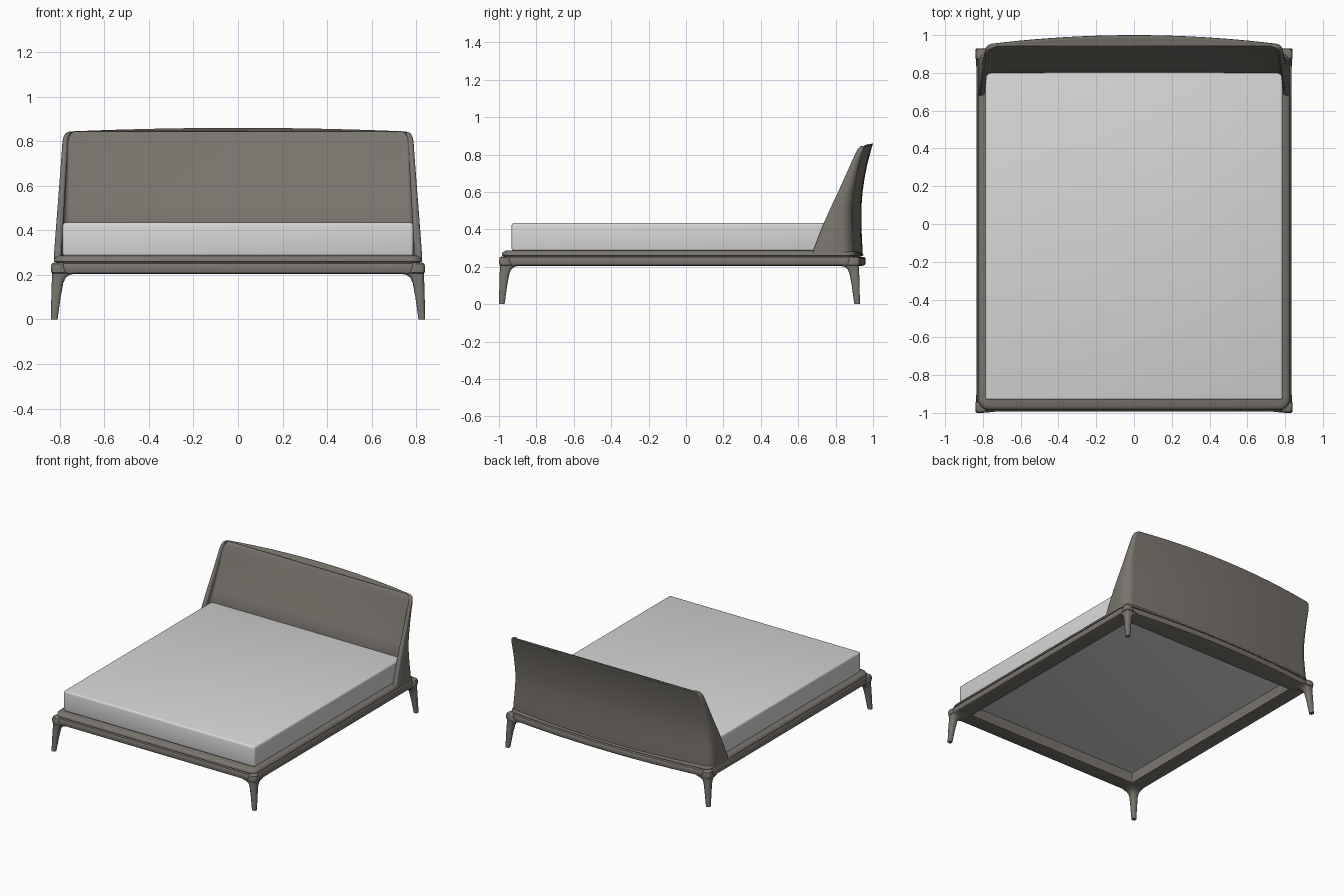
import bpy, bmesh, math
from mathutils import Vector

if "Cube" in bpy.data.objects:
    bpy.data.objects.remove(bpy.data.objects["Cube"])


def material(name, rgb):
    m = bpy.data.materials.new(name)
    m.use_nodes = True
    m.diffuse_color = (*rgb, 1)
    m.node_tree.nodes["Principled BSDF"].inputs["Base Color"].default_value = (*rgb, 1)
    return m


taupe = material("taupe upholstery", (0.19, 0.175, 0.153))
white = material("mattress white", (0.68, 0.68, 0.68))


def finish(name, bm, mat, angle=40):
    bmesh.ops.recalc_face_normals(bm, faces=bm.faces)
    me = bpy.data.meshes.new(name)
    bm.to_mesh(me)
    bm.free()
    me.materials.append(mat)
    ob = bpy.data.objects.new(name, me)
    bpy.context.collection.objects.link(ob)
    bpy.ops.object.select_all(action="DESELECT")
    ob.select_set(True)
    bpy.context.view_layer.objects.active = ob
    bpy.ops.object.shade_smooth_by_angle(angle=math.radians(angle))
    return ob


def loft(name, rings, mat, loop=False):
    """Skin equal-length closed rings; loop joins last to first, else cap."""
    bm = bmesh.new()
    vs = [[bm.verts.new(p) for p in r] for r in rings]
    n = len(vs[0])
    pairs = list(zip(vs, vs[1:])) + ([(vs[-1], vs[0])] if loop else [])
    for a, b in pairs:
        for i in range(n):
            j = (i + 1) % n
            bm.faces.new((a[i], a[j], b[j], b[i]))
    if not loop:
        bm.faces.new(vs[0])
        bm.faces.new(vs[-1])
    return finish(name, bm, mat)


def arc(cx, cy, rx, ry, a0, a1, n=6):
    angles = [math.radians(a0 + (a1 - a0) * i / n) for i in range(n + 1)]
    return [(cx + rx * math.cos(a), cy + ry * math.sin(a)) for a in angles]


def mirrored(half):
    """Complete a half outline running from the front centre to the back centre."""
    return half + [(-x, y) for x, y in reversed(half) if x > 1e-5]


# Frame: one moulded profile swept round a bowed rectangle
def frame_ring(inset, z):
    hx, y0, y1 = 0.835 - inset, -0.993 + inset, 0.915 - inset
    r = max(0.07 - inset, 0.004)
    half = [(0, y0)] + arc(hx - r, y0 + r, r, r, -90, 0)
    half += arc(hx - r, y1 - r, r, r, 0, 90)
    bow = 0.045 * max(0, 1 - inset / 0.1)
    for i in range(1, 11):
        x = (hx - r) * (1 - i / 10)
        half.append((x, y1 + bow * (1 - (x / (hx - r)) ** 2)))
    return [(x, y, z) for x, y in mirrored(half)]


profile = [(0.115, 0.205), (0.012, 0.205), (0.003, 0.209), (0, 0.216),
           (0, 0.244), (0.004, 0.251), (0.018, 0.254), (0.018, 0.257),
           (0.008, 0.26), (0.009, 0.27), (0.016, 0.28), (0.03, 0.286), (0.115, 0.286)]
loft("bed_frame", [frame_ring(*p) for p in profile], taupe, loop=True)


# Legs: tapered, with a flared bracket under the rail
def leg(name, sx, sy, y_out):
    rings = []
    for z, size, inset in [(0, 0.03, 0), (0.1, 0.042, 0.002), (0.165, 0.052, 0.004),
                           (0.188, 0.062, 0.005), (0.2, 0.078, 0.005), (0.207, 0.11, 0.005),
                           (0.21, 0.07, 0.002), (0.235, 0.06, 0.0), (0.25, 0.055, 0.004),
                           (0.256, 0.045, 0.014)]:
        c, h = inset + size / 2, size / 2
        r = min(0.35 * size, 0.018)
        sect = []
        for k, (qx, qy) in enumerate([(1, 1), (-1, 1), (-1, -1), (1, -1)]):
            sect += arc(qx * (h - r), qy * (h - r), r, r, 90 * k, 90 * k + 90, 3)
        rings.append([(sx * (0.84 - c + x), sy * (y_out - c + y), z) for x, y in sect])
    loft(name, rings, taupe)


for sx, side in ((1, "left"), (-1, "right")):
    leg("front_leg_" + side, sx, -1, 1.0)
    leg("rear_leg_" + side, sx, 1, 0.93)


# Headboard: leaning wedge with thin wings wrapping the mattress
def headboard_ring(z, w, wing, inner, back):
    t = (z - 0.26) / 0.6
    bow = 0.045
    side_back, side_inner = back - bow, inner - bow * 0.8 * t * t
    thick = 0.035 - 0.012 * t
    xi = w - thick
    rc = 0.45 * max(side_inner - wing, 0.01)
    r = min(0.07, 0.55 * (side_back - wing))
    half = []
    for i in range(8):
        x = (xi - rc) * i / 8
        half.append((x, side_inner + (inner - side_inner) * (1 - (x / (xi - rc)) ** 2)))
    half += arc(xi - rc, side_inner - rc, rc, rc, 90, 0, 5)
    half += arc(w - thick / 2, wing + 0.012, thick / 2, 0.012, 180, 360, 6)
    half += arc(w - r, side_back - r, r, r, 0, 90, 8)
    for i in range(1, 11):
        x = (w - r) * (1 - i / 10)
        half.append((x, side_back + bow * (1 - (x / (w - r)) ** 2)))
    sag = 0.016 * t * t
    return [(x, y, z - sag * (x / w) ** 2) for x, y in mirrored(half)]


sections = [(0.26, 0.826, 0.672, 0.83, 0.942), (0.29, 0.826, 0.682, 0.825, 0.944),
            (0.36, 0.821, 0.708, 0.812, 0.94), (0.44, 0.815, 0.739, 0.802, 0.938),
            (0.52, 0.809, 0.774, 0.834, 0.938), (0.6, 0.803, 0.811, 0.866, 0.944),
            (0.68, 0.797, 0.846, 0.899, 0.956), (0.75, 0.792, 0.876, 0.926, 0.97),
            (0.8, 0.789, 0.898, 0.945, 0.983), (0.83, 0.785, 0.911, 0.957, 0.991),
            (0.848, 0.777, 0.921, 0.968, 0.997), (0.857, 0.764, 0.93, 0.978, 1.0),
            (0.86, 0.752, 0.934, 0.984, 0.999)]
loft("headboard", [headboard_ring(*s) for s in sections], taupe)

# Mattress: softly bevelled block
bm = bmesh.new()
bmesh.ops.create_cube(bm, size=1)
low, high = Vector((-0.787, -0.932, 0.283)), Vector((0.787, 0.83, 0.435))
for v in bm.verts:
    v.co = (low + high) / 2 + v.co * (high - low)
bmesh.ops.bevel(bm, geom=bm.edges[:], offset=0.014, segments=3, profile=0.5, affect="EDGES")
finish("mattress", bm, white)
